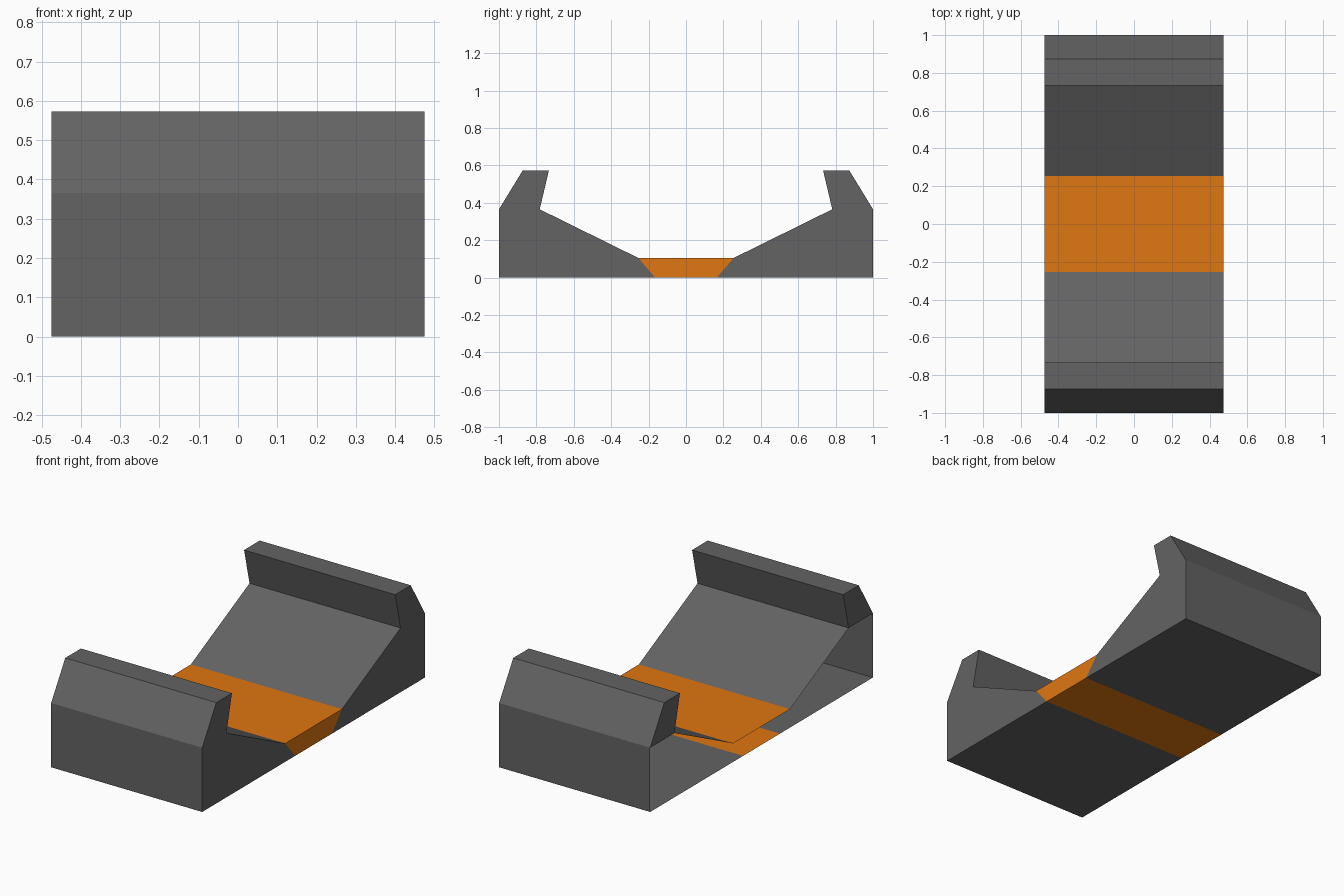
import bpy
import bmesh

cube = bpy.data.objects.get("Cube")
if cube:
    bpy.data.objects.remove(cube, do_unlink=True)

HALF_WIDTH = 0.475


def make_material(name, rgb):
    mat = bpy.data.materials.new(name)
    mat.use_nodes = True
    mat.diffuse_color = (*rgb, 1)
    bsdf = next(n for n in mat.node_tree.nodes if n.type == "BSDF_PRINCIPLED")
    bsdf.inputs["Base Color"].default_value = (*rgb, 1)
    return mat


def make_shell(name, path, plates, mat, side=1):
    """Sweep a (y, z) path across x and add end plates.
    Each plate is (point indices, closed on both ends)."""
    bm = bmesh.new()
    right = [bm.verts.new((HALF_WIDTH, side * y, z)) for y, z in path]
    left = [bm.verts.new((-HALF_WIDTH, side * y, z)) for y, z in path]

    def face(verts):
        bm.faces.new(verts if side > 0 else verts[::-1])

    for i in range(len(path)):
        j = (i + 1) % len(path)
        face([right[i], left[i], left[j], right[j]])
    for indices, both_ends in plates:
        face([right[i] for i in indices])
        if both_ends:
            face([left[i] for i in reversed(indices)])
    return finish(name, bm, mat)


def finish(name, bm, mat):
    mesh = bpy.data.meshes.new(name)
    bm.to_mesh(mesh)
    bm.free()
    mesh.materials.append(mat)
    obj = bpy.data.objects.new(name, mesh)
    bpy.context.collection.objects.link(obj)
    return obj


def make_panel(name, half_depth, z, up, mat):
    """Flat rectangle across the full width."""
    bm = bmesh.new()
    corners = [(-1, -1), (1, -1), (1, 1), (-1, 1)]
    verts = [bm.verts.new((sx * HALF_WIDTH, sy * half_depth, z)) for sx, sy in corners]
    bm.faces.new(verts if up else verts[::-1])
    return finish(name, bm, mat)


grey = make_material("dark grey", (0.125, 0.125, 0.125))
orange = make_material("orange", (0.74, 0.184, 0.006))

# Hooked end supports: ramp, lip and outer wall; the ramp is hollow and open at -x
INNER_TOP, INNER_BASE, HEIGHT = 0.255, 0.165, 0.105
profile = [(INNER_BASE, 0), (1, 0), (1, 0.365), (0.873, 0.573),
           (0.733, 0.573), (0.782, 0.365), (INNER_TOP, HEIGHT)]
plates = [((0, 1, 2, 5, 6), False), ((2, 3, 4, 5), True)]
for name, side in (("front_support", -1), ("back_support", 1)):
    support = make_shell(name, profile, plates, grey, side)
    # The hollow runs through to the centre section
    bm = bmesh.new()
    bm.from_mesh(support.data)
    inner = [f for f in bm.faces if len(f.verts) == 4
             and all(abs(v.co.y) < INNER_TOP + 0.01 for v in f.verts)]
    bmesh.ops.delete(bm, geom=inner, context="FACES")
    bm.to_mesh(support.data)
    bm.free()

# Centre section: top, underside and one side plate
make_panel("centre_top", INNER_TOP, HEIGHT, True, orange)
make_panel("centre_underside", INNER_BASE, 0, False, orange)
bm = bmesh.new()
outline = [(-INNER_BASE, 0), (INNER_BASE, 0), (INNER_TOP, HEIGHT), (-INNER_TOP, HEIGHT)]
bm.faces.new([bm.verts.new((HALF_WIDTH, y, z)) for y, z in outline])
finish("centre_side", bm, orange)
